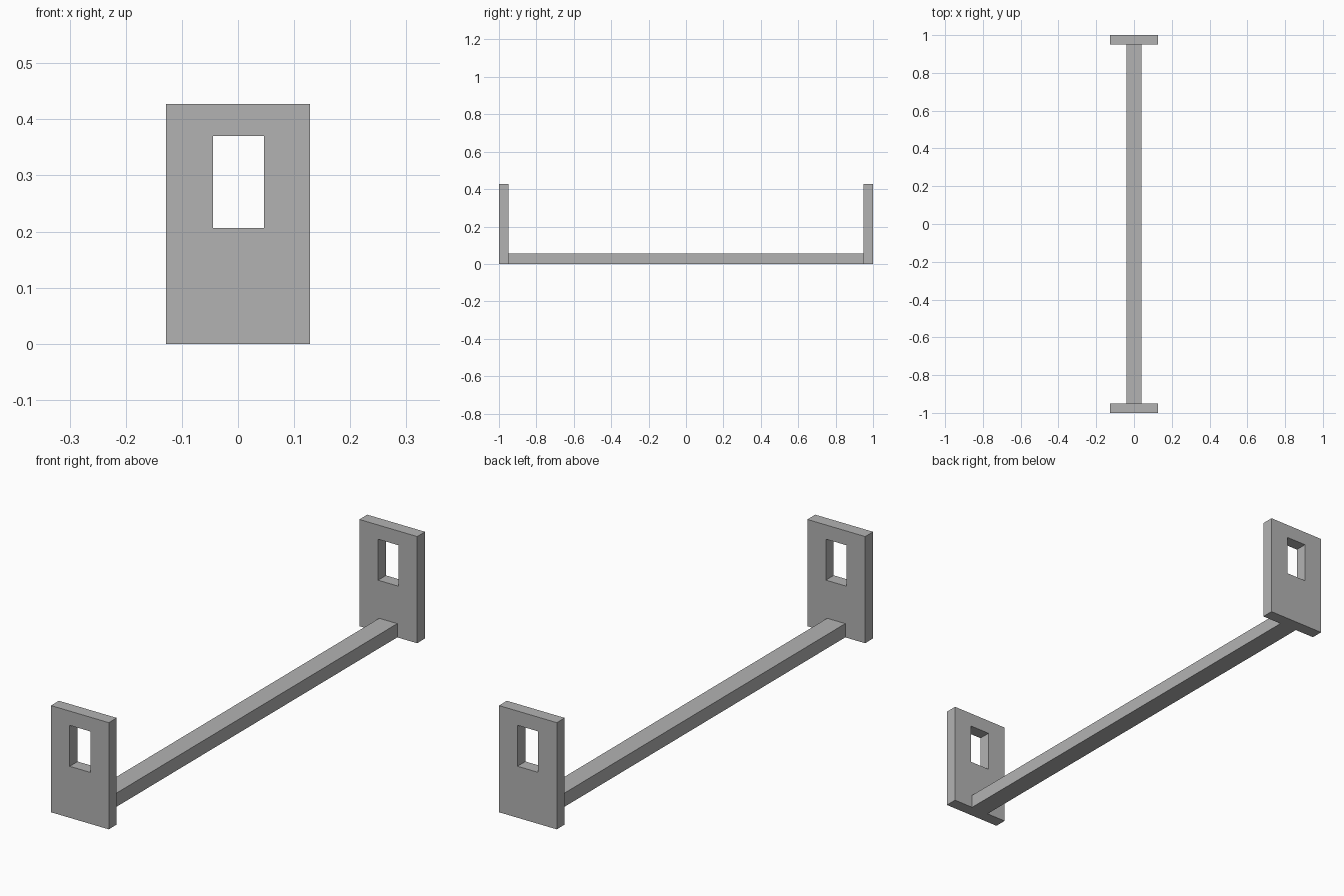
import bpy
import bmesh

cube = bpy.data.objects.get("Cube")
if cube:
    bpy.data.objects.remove(cube, do_unlink=True)

grey = bpy.data.materials.new("plain grey")
grey.use_nodes = True
colour = (0.45, 0.45, 0.45, 1)
grey.diffuse_color = colour
grey.node_tree.nodes["Principled BSDF"].inputs["Base Color"].default_value = colour


def add_object(name, bm):
    bmesh.ops.recalc_face_normals(bm, faces=bm.faces)
    mesh = bpy.data.meshes.new(name)
    bm.to_mesh(mesh)
    bm.free()
    mesh.materials.append(grey)
    obj = bpy.data.objects.new(name, mesh)
    bpy.context.collection.objects.link(obj)


def ring(bm, y, x0, x1, z0, z1):
    corners = ((x0, z0), (x1, z0), (x1, z1), (x0, z1))
    return [bm.verts.new((x, y, z)) for x, z in corners]


def end_plate(name, y0, y1):
    """Upright plate with a rectangular window through it."""
    bm = bmesh.new()
    outer = [ring(bm, y, -0.128, 0.128, 0, 0.427) for y in (y0, y1)]
    inner = [ring(bm, y, -0.045, 0.046, 0.206, 0.37) for y in (y0, y1)]
    loops = [outer[0], outer[1], inner[1], inner[0]]
    for a, b in zip(loops, loops[1:] + loops[:1]):
        for i in range(4):
            j = (i + 1) % 4
            bm.faces.new((a[i], a[j], b[j], b[i]))
    add_object(name, bm)


# Upright end plates
end_plate("front_plate", -1, -0.95)
end_plate("back_plate", 0.95, 1)

# Long bar joining the plates
bm = bmesh.new()
bmesh.ops.create_cube(bm, size=1)
bmesh.ops.scale(bm, vec=(0.08, 1.9, 0.055), verts=bm.verts)
bmesh.ops.translate(bm, vec=(0, 0, 0.0275), verts=bm.verts)
add_object("connecting_bar", bm)
